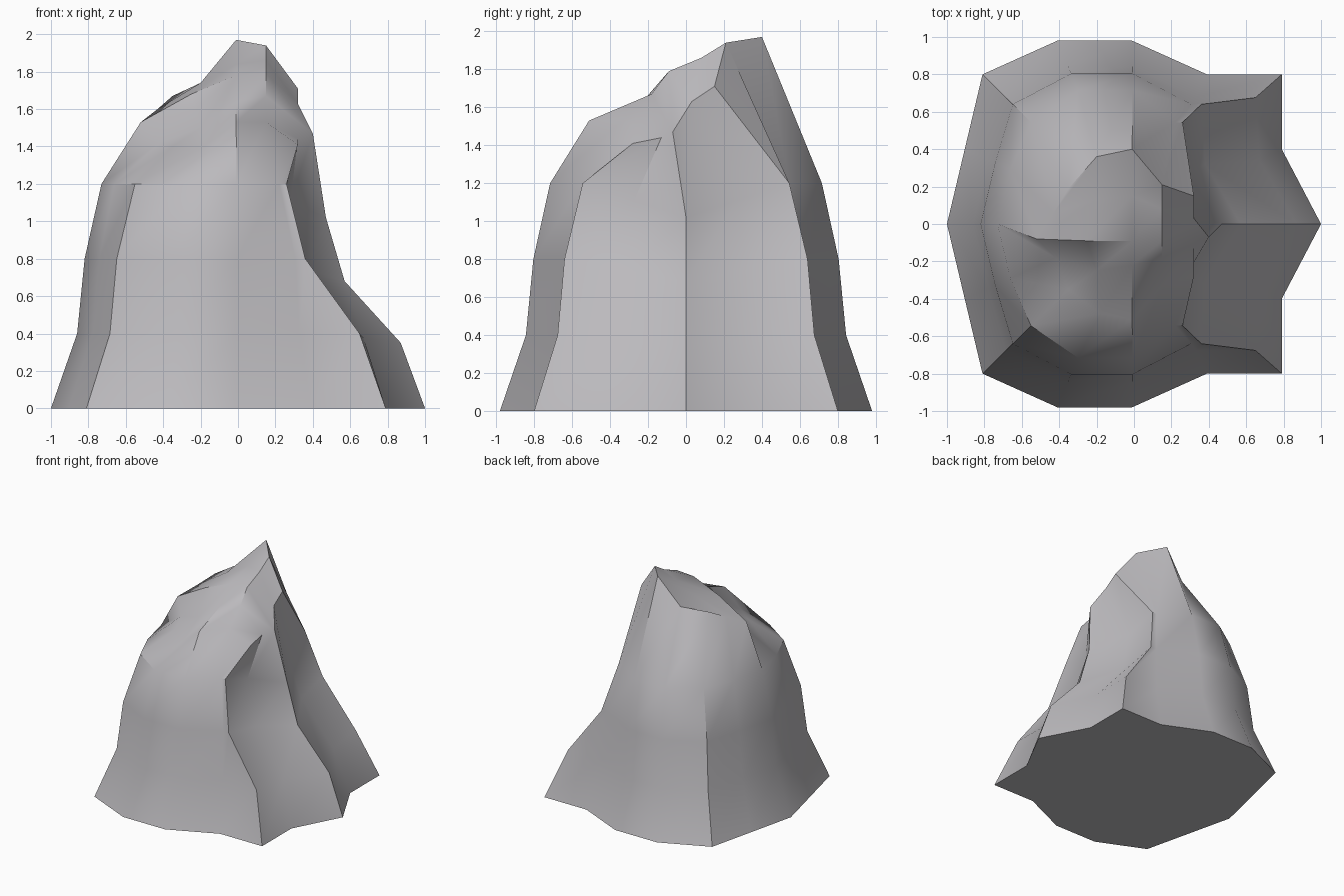
import bpy
import bmesh
import math

cube = bpy.data.objects.get("Cube")
if cube:
    bpy.data.objects.remove(cube, do_unlink=True)


def make_material(name, colour):
    mat = bpy.data.materials.new(name)
    mat.use_nodes = True
    mat.diffuse_color = colour
    shader = mat.node_tree.nodes["Principled BSDF"]
    shader.inputs["Base Color"].default_value = colour
    shader.inputs["Roughness"].default_value = 0.9
    return mat


stone_grey = make_material("stone_grey", (0.5, 0.49, 0.51, 1.0))

# Back half of the footprint, from the +x spur round to the -x side
footprint = [(1, 0), (.79, .4), (.79, .8), (.39, .8), (-.01, .98),
             (-.41, .98), (-.81, .8), (-.905, .4), (-1, 0)]

# Each level: height, overall scale, corner scale, spur x, hollow x, spur height
levels = [
    (0, 1, 1, 1, .79, 0),
    (.4, .86, .845, .87, .65, .35),
    (.8, .82, .8, .57, .36, .68),
    (1.2, .73, .68, .47, .26, 1.02),
]

# Crest rim, anticlockwise from the top of the spur
rim = [(.40, -.07, 1.47), (.32, .03, 1.63), (.32, .15, 1.71), (.15, .21, 1.94),
       (-.01, .40, 1.97), (-.20, .36, 1.74), (-.35, .19, 1.67), (-.43, .06, 1.6),
       (-.52, -.08, 1.53), (-.42, -.18, 1.42), (-.35, -.35, 1.4), (-.18, -.48, 1.4),
       (-.01, -.51, 1.53), (.15, -.33, 1.53), (.32, -.28, 1.41), (.32, -.13, 1.44)]

# Inner crest points, row by row from back to front
crest = [
    [(-.2, .13, 1.74), (-.01, .15, 1.84), (.15, .08, 1.86)],
    [(-.25, -.09, 1.68), (-.01, -.09, 1.78), (.15, -.09, 1.79)],
    [(-.2, -.25, 1.5), (-.01, -.22, 1.64), (.15, -.18, 1.67)],
]


def level_ring(height, scale, corner, spur, hollow, spur_height):
    """One closed ring of the flank, mirrored front to back."""
    half = []
    for i, (x, y) in enumerate(footprint):
        factor = corner if i in (1, 2, 3, 6) else scale
        px, py, pz = x * factor, y * factor, height
        if i == 0:
            px, pz = spur, spur_height
        elif i == 1:
            px, pz = hollow + (spur - hollow) * .1 * (height > 0), (height + spur_height) / 2
        elif i == 2:
            px = hollow
        elif i == 3:
            px = min(px, hollow * .85)
        half.append((px, py, pz))
    front = [(x, -y, z) for x, y, z in reversed(half[1:-1])]
    return half + front


bm = bmesh.new()
rings = [[bm.verts.new(p) for p in level_ring(*level)] for level in levels]
rings.append([bm.verts.new(p) for p in rim])

# Flanks
count = len(rim)
for low, high in zip(rings, rings[1:]):
    for i in range(count):
        j = (i + 1) % count
        bm.faces.new((low[i], low[j], high[j], high[i]))

# Underside
bm.faces.new(reversed(rings[0]))

# Crest, a grid spanning the rim
top = rings[-1]
inner = [[bm.verts.new(p) for p in row] for row in crest]
grid = [[top[i] for i in (6, 5, 4, 3, 2)]]
for k, row in enumerate(inner):
    grid.append([top[7 + k]] + row + [top[(1 - k) % count]])
grid.append(top[10:15])
for back, front in zip(grid, grid[1:]):
    for i in range(len(back) - 1):
        bm.faces.new((front[i], front[i + 1], back[i + 1], back[i]))

bmesh.ops.recalc_face_normals(bm, faces=bm.faces[:])
mesh = bpy.data.meshes.new("rock")
bm.to_mesh(mesh)
bm.free()
mesh.materials.append(stone_grey)

rock = bpy.data.objects.new("rock", mesh)
bpy.context.collection.objects.link(rock)
bpy.ops.object.select_all(action="DESELECT")
rock.select_set(True)
bpy.context.view_layer.objects.active = rock
bpy.ops.object.shade_smooth_by_angle(angle=math.radians(35))
